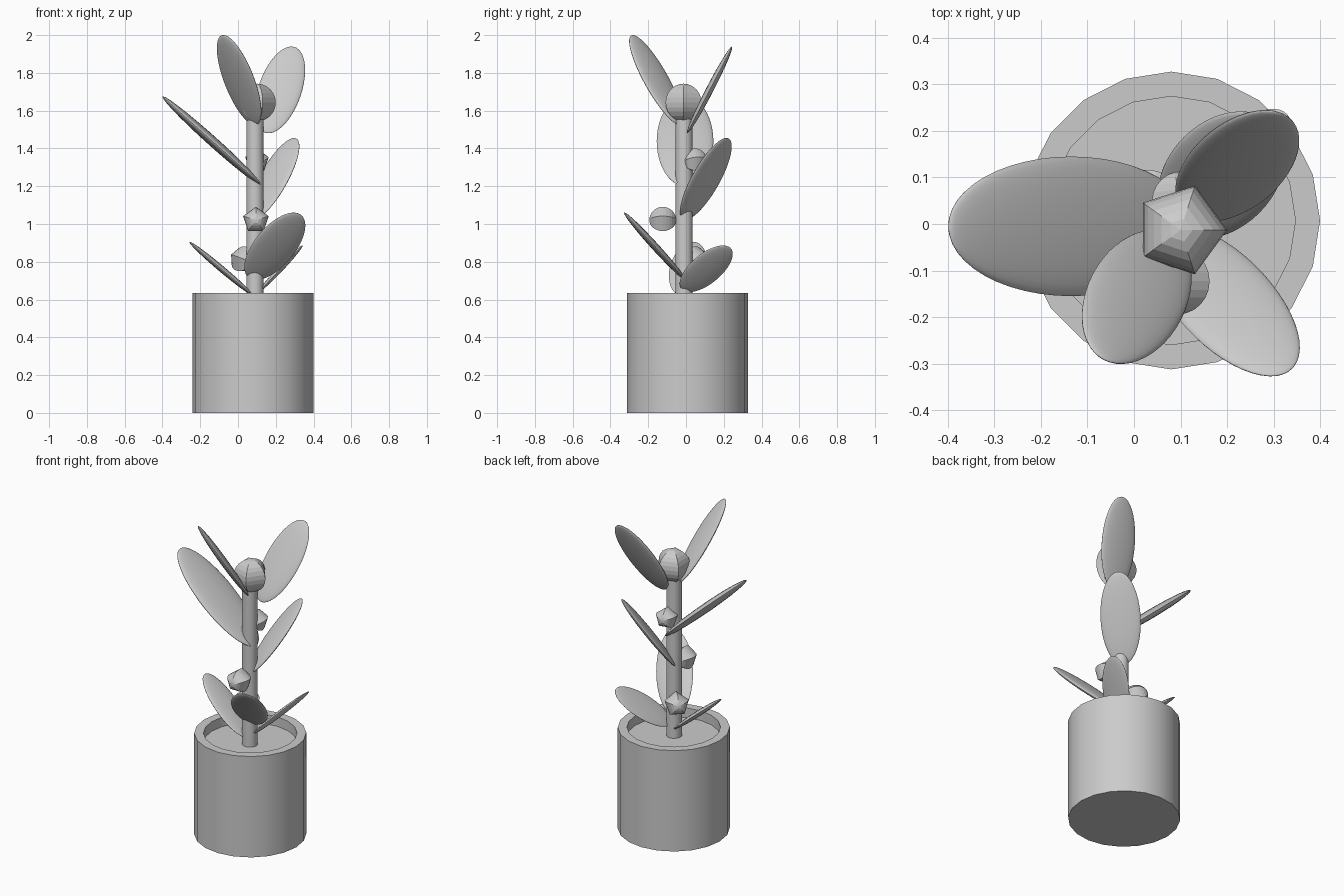
import bpy, bmesh, math
from mathutils import Matrix, Vector

if "Cube" in bpy.data.objects:
    bpy.data.objects.remove(bpy.data.objects["Cube"])


def finish(bm, name, smooth):
    """Turn a bmesh into a named object, optionally smoothed by angle."""
    bmesh.ops.recalc_face_normals(bm, faces=bm.faces)
    me = bpy.data.meshes.new(name)
    bm.to_mesh(me)
    bm.free()
    ob = bpy.data.objects.new(name, me)
    bpy.context.collection.objects.link(ob)
    if smooth:
        bpy.ops.object.select_all(action='DESELECT')
        ob.select_set(True)
        bpy.context.view_layer.objects.active = ob
        bpy.ops.object.shade_smooth_by_angle(angle=math.radians(35))
    return ob


def frame(center, z, x):
    """Placement matrix with local z along z and local x close to x."""
    z = Vector(z).normalized()
    x = Vector(x)
    x = (x - z * x.dot(z)).normalized()
    m = Matrix((x, z.cross(x), z)).transposed().to_4x4()
    return Matrix.Translation(center) @ m


def lathe(name, profile, sides, matrix, smooth=True):
    """Revolve (radius, height) points; radius 0 closes to a pole."""
    bm = bmesh.new()
    rings = []
    for r, h in profile:
        n = sides if r > 1e-6 else 1
        rings.append([bm.verts.new((r * math.cos(2 * math.pi * i / sides),
                                    r * math.sin(2 * math.pi * i / sides), h))
                      for i in range(n)])
    for a, b in zip(rings, rings[1:]):
        for i in range(sides):
            j = (i + 1) % sides
            quad = [a[i % len(a)], a[j % len(a)], b[j % len(b)], b[i % len(b)]]
            bm.faces.new(list(dict.fromkeys(quad)))
    bm.transform(matrix)
    return finish(bm, name, smooth)


# Pot with rim and recessed soil
pot_at = Matrix.Translation((0.08, 0.0075, 0))
lathe("pot", [(0, 0), (0.32, 0), (0.32, 0.635), (0.267, 0.635),
              (0.267, 0.575), (0, 0.575)], 20, pot_at)

# Stem
lathe("stem", [(0, 0.56), (0.045, 0.56), (0.045, 1.62), (0, 1.62)], 16,
      Matrix.Translation((0.09, -0.01, 0)))

# Five-sided buds: centre, pole axis, direction of one corner, radius
buds = [
    ((0.10, -0.013, 1.643), (0, 0, 1), (1, 0, 0), 0.1),
    ((0.095, -0.123, 1.02), (0, -1, 0), (0, 0, 1), 0.071),
    ((0.03, 0.05, 0.81), (-0.7, 0.7, 0.25), (0, 0, 1), 0.072),
    ((0.10, 0.048, 1.335), (-0.2, 1, 0.1), (0, 0, 1), 0.065),
]
RINGS = 12
for i, (c, axis, corner, r) in enumerate(buds):
    arc = [(r * math.sin(math.pi * k / RINGS), -r * math.cos(math.pi * k / RINGS))
           for k in range(RINGS + 1)]
    lathe(f"bud_{i + 1}", arc, 5, frame(c, axis, corner), smooth=False)

# Leaves: centre, length direction, face normal, half length, half width
leaves = [
    ((-0.135, -0.005, 1.438), (-0.53, 0, 0.475), (0.475, 0, 0.53), 0.354, 0.15),
    ((0.006, -0.157, 1.762), (-0.29, -0.45, 0.844), (0.546, 0.64, 0.538), 0.282, 0.108),
    ((0.222, 0.125, 1.71), (0.281, 0.442, 0.854), (0, 0.89, -0.46), 0.267, 0.115),
    ((0.195, -0.165, 0.882), (0.473, -0.593, 0.652), (0, 0.74, 0.673), 0.266, 0.115),
    ((0.188, 0.105, 1.238), (0.41, 0.41, 0.81), (-0.57, -0.57, 0.58), 0.267, 0.115),
    ((-0.088, 0.01, 0.763), (-0.757, 0.148, 0.636), (0.643, 0, 0.765), 0.223, 0.096),
    ((0.225, 0.107, 0.763), (0.552, 0.60, 0.584), (-0.73, 0, 0.69), 0.2, 0.092),
]
for i, (c, along, normal, a, b) in enumerate(leaves):
    bm = bmesh.new()
    bmesh.ops.create_uvsphere(bm, u_segments=32, v_segments=24, radius=1)
    bm.transform(frame(c, along, normal) @ Matrix.Diagonal((0.075 * a, b, a, 1)))
    finish(bm, f"leaf_{i + 1}", True)
